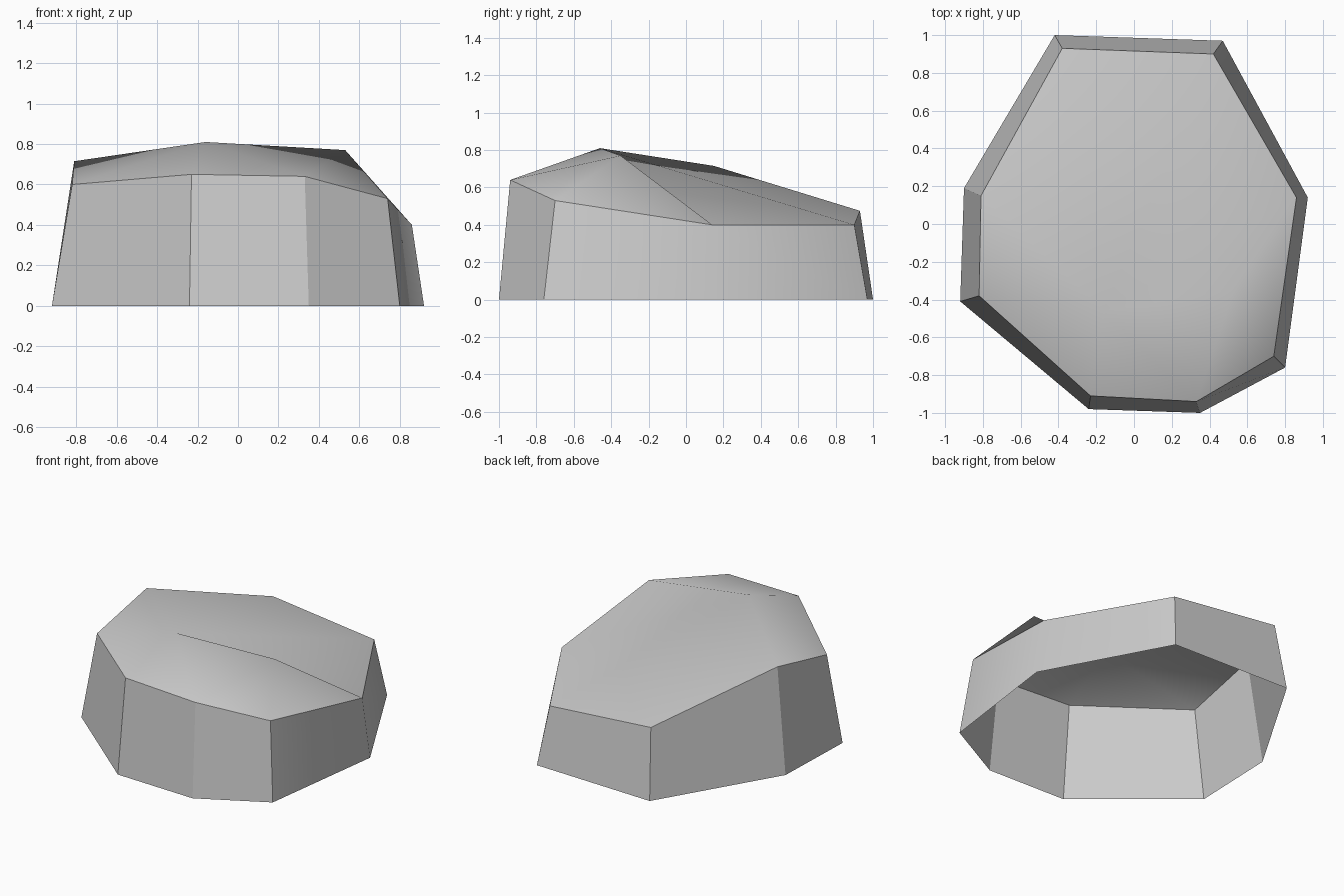
import bpy
import bmesh
import math

cube = bpy.data.objects.get("Cube")
if cube:
    bpy.data.objects.remove(cube, do_unlink=True)

# Plain stone colour
stone = bpy.data.materials.new("stone_grey")
stone.use_nodes = True
grey = (0.6, 0.6, 0.6, 1)
stone.diffuse_color = grey
stone.node_tree.nodes["Principled BSDF"].inputs["Base Color"].default_value = grey

# Open foot outline, upper rim and the two ends of the ridge
foot = [(-.42, 1), (.47, .97), (.92, .14), (.8, -.76),
        (.35, -1), (-.24, -.98), (-.92, -.41), (-.9, .19)]
rim = [(-.38, .93, .475), (.42, .9, .4), (.86, .14, .4), (.74, -.7, .53),
       (.33, -.94, .64), (-.23, -.91, .65), (-.82, -.38, .6), (-.81, .15, .715)]
ridge = [(-.16, -.46, .81), (.53, -.35, .77)]

bm = bmesh.new()
low = [bm.verts.new((x, y, 0)) for x, y in foot]
top = [bm.verts.new(p) for p in rim]
peak, shoulder = [bm.verts.new(p) for p in ridge]
count = len(low)

# Side walls
for i in range(count):
    j = (i + 1) % count
    bm.faces.new((low[i], top[i], top[j], low[j]))

# Cap: the rim fans to the peak, except at the shoulder's corner
for i in range(count):
    apex = shoulder if i in (2, 3) else peak
    bm.faces.new((top[(i + 1) % count], top[i], apex))
bm.faces.new((top[4], peak, shoulder))
bm.faces.new((top[2], shoulder, peak))
bmesh.ops.recalc_face_normals(bm, faces=bm.faces)
if sum(f.normal.z for f in bm.faces) < 0:
    bmesh.ops.reverse_faces(bm, faces=bm.faces)

mesh = bpy.data.meshes.new("rock")
bm.to_mesh(mesh)
bm.free()
mesh.materials.append(stone)
rock = bpy.data.objects.new("rock", mesh)
bpy.context.collection.objects.link(rock)

# Crisp rim and walls, with a softened cap and one soft wall corner
bpy.ops.object.select_all(action="DESELECT")
rock.select_set(True)
bpy.context.view_layer.objects.active = rock
bpy.ops.object.shade_smooth_by_angle(angle=math.radians(25))
for edge in mesh.edges:
    on_cap = max(edge.vertices) >= 2 * count
    if on_cap or set(edge.vertices) == {2, 2 + count}:
        edge.use_edge_sharp = False
